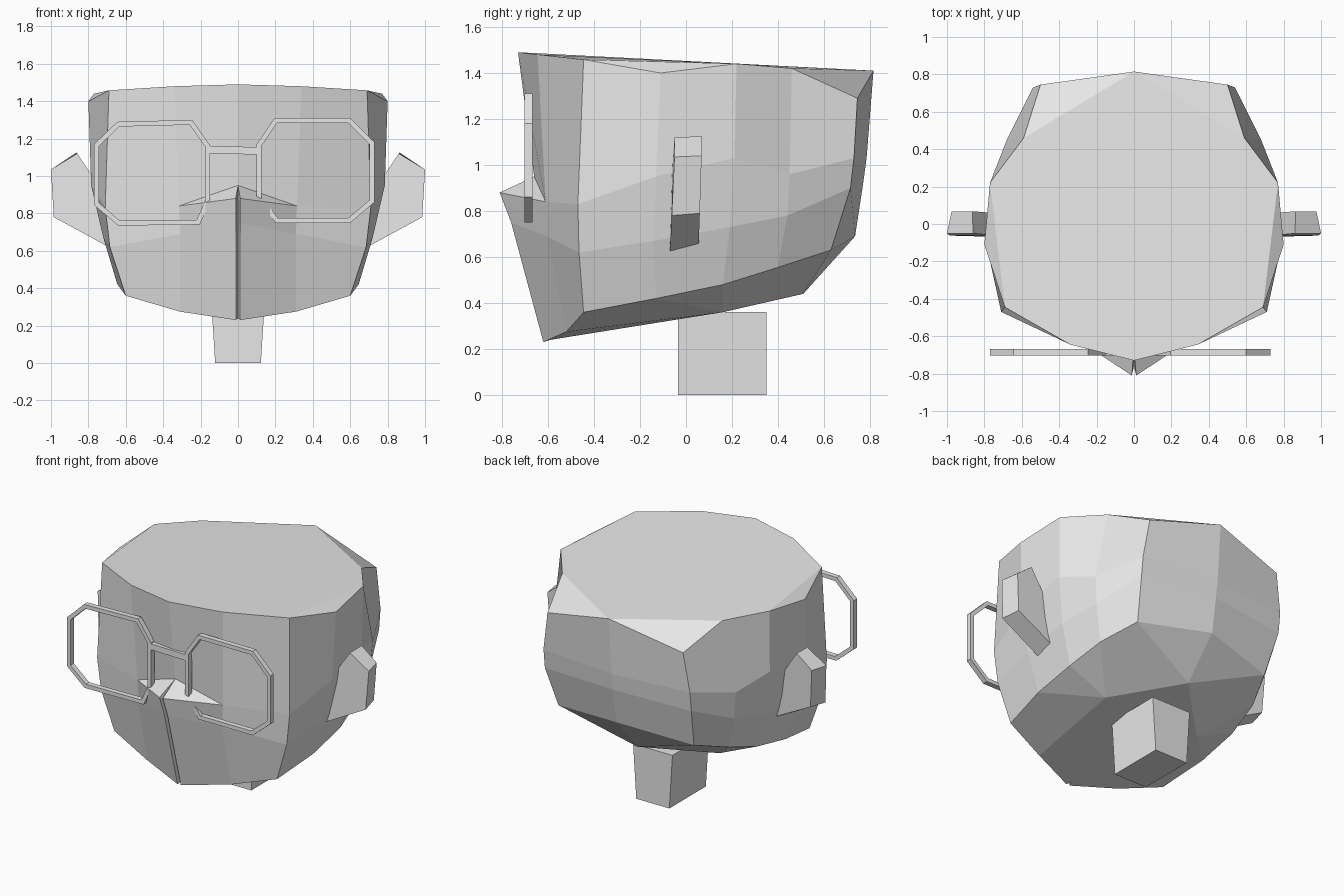
import bpy, bmesh
from mathutils import Vector

if "Cube" in bpy.data.objects:
    bpy.data.objects.remove(bpy.data.objects["Cube"])

grey = bpy.data.materials.new("plain grey")
grey.diffuse_color = (0.8, 0.8, 0.8, 1)
grey.use_nodes = True
grey.node_tree.nodes["Principled BSDF"].inputs["Base Color"].default_value = grey.diffuse_color


def build(name, verts, faces, mirror=False):
    """Flat-shaded mesh object, optionally mirrored across x = 0."""
    bm = bmesh.new()
    vs = [bm.verts.new(v) for v in verts]
    for f in faces:
        bm.faces.new([vs[i] for i in f])
    if mirror:
        copy = bmesh.ops.duplicate(bm, geom=bm.verts[:] + bm.edges[:] + bm.faces[:])
        for v in copy["geom"]:
            if isinstance(v, bmesh.types.BMVert):
                v.co.x *= -1
        bmesh.ops.remove_doubles(bm, verts=bm.verts, dist=0.0005)
    bmesh.ops.recalc_face_normals(bm, faces=bm.faces)
    me = bpy.data.meshes.new(name)
    bm.to_mesh(me)
    bm.free()
    me.materials.append(grey)
    ob = bpy.data.objects.new(name, me)
    bpy.context.collection.objects.link(ob)
    return ob


# Head: half rings from front to back, joined and mirrored
top = [(0, -.73, 1.49), (.34, -.645, 1.48), (.69, -.445, 1.458), (.80, -.11, 1.40),
       (.77, .22, 1.44), (.59, .46, 1.42), (.50, .745, 1.29), (0, .815, 1.41)]
mid = [(.012, -.81, .88), (.315, -.61, .84), (.71, -.47, .83), (.785, -.13, .95),
       (.765, .21, 1.03), (.68, .45, .96), (.54, .73, 1.03), (0, .785, 1.03)]
low = [(.012, -.76, .75), (.31, -.605, .69), (.685, -.465, .62), (.72, -.14, .67),
       (.725, .19, .73), (.665, .44, .78), (.54, .715, .90), (0, .77, .92)]
base = [(.012, -.62, .23), (.31, -.52, .275), (.60, -.445, .36), (.645, -.13, .42),
        (.64, .16, .48), (.60, .40, .555), (.50, .63, .63), (0, .735, .69)]
extra = [(0, -.66, .95),                       # 32 nose bridge
         (.36, .16, .36), (0, .51, .44),       # 33, 34 underside
         (0, -.76, .86), (0, -.72, .75), (0, -.59, .24)]  # 35-37 centre groove
T, M, L, B = 0, 8, 16, 24
faces = [(a + i, a + i + 1, b + i + 1, b + i)
         for a, b in ((T, M), (M, L), (L, B)) for i in range(7) if (a, i) != (T, 0)]
faces += [(T, T + 1, M + 1, 32), (32, M + 1, M)]                  # brow, nose
faces += [(32, M, 35), (M, L, 36, 35), (L, B, 37, 36)]            # groove
faces += [(0, 1, 2, 4, 5, 7), (2, 3, 4), (5, 6, 7)]               # crown
faces += [(B + 6, B + 7, 34), (B + 5, B + 6, 34, 33), (B + 4, B + 5, 33),
          (B + 3, B + 4, 33), (B + 1, B + 2, B + 3, 33),
          (B, B + 1, 33, 34, 37)]                                 # underside
build("head", top + mid + low + base + extra, faces, True)

# Ears: tapered slabs
front = [(.69, -.07, .62), (.985, -.062, .78), (1.0, -.05, 1.035), (.86, -.05, 1.12), (.76, -.06, .97)]
back = [(.69, .055, .65), (.96, .06, .79), (.975, .068, 1.04), (.865, .068, 1.125), (.76, .06, .97)]
sides = [(i, (i + 1) % 5, (i + 1) % 5 + 5, i + 5) for i in range(5)]
build("ears", front + back, sides + [tuple(range(5)), tuple(range(5, 10))], True)

# Neck: tapered block
neck = [(sx * w, y, z) for z, w in ((0, .122), (.36, .145))
        for sx, y in ((-1, -.035), (1, -.035), (1, .35), (-1, .35))]
build("neck", neck, [(0, 1, 2, 3), (4, 5, 6, 7)] +
      [(i, (i + 1) % 4, (i + 1) % 4 + 4, i + 4) for i in range(4)])


def frame(name, pts, closed, width=.026, y0=-.702, y1=-.667):
    """Flat rim following a clockwise outline, thickened inwards."""
    n = len(pts)
    pts = [Vector(p) for p in pts]
    verts = []
    for i, p in enumerate(pts):
        a = pts[i - 1] if closed or i else None
        b = pts[(i + 1) % n] if closed or i < n - 1 else None
        d1 = (p - a).normalized() if a is not None else (b - p).normalized()
        d2 = (b - p).normalized() if b is not None else d1
        n1, n2 = Vector((d1.y, -d1.x)), Vector((d2.y, -d2.x))
        q = p + (n1 + n2) * width / (1 + n1.dot(n2))
        verts += [(p.x, y0, p.y), (q.x, y0, q.y), (q.x, y1, q.y), (p.x, y1, p.y)]
    faces = []
    for i in range(n if closed else n - 1):
        j = (i + 1) % n
        faces += [(4 * i + k, 4 * i + (k + 1) % 4, 4 * j + (k + 1) % 4, 4 * j + k) for k in range(4)]
    if not closed:
        faces += [(0, 1, 2, 3), tuple(range(4 * n - 4, 4 * n))]
    build(name, verts, faces)


# Glasses: one closed rim, one open rim, and a bridge
frame("left_rim", [(-.77, 1.17), (-.645, 1.29), (-.245, 1.30), (-.15, 1.165),
                   (-.15, .86), (-.205, .74), (-.64, .735), (-.77, .845)], True)
frame("right_rim", [(.10, .88), (.10, 1.17), (.195, 1.31), (.60, 1.31), (.73, 1.18),
                    (.73, .86), (.60, .75), (.20, .75), (.14, .83)], False)
frame("glasses_bridge", [(-.155, 1.16), (.105, 1.155)], False, .04)
